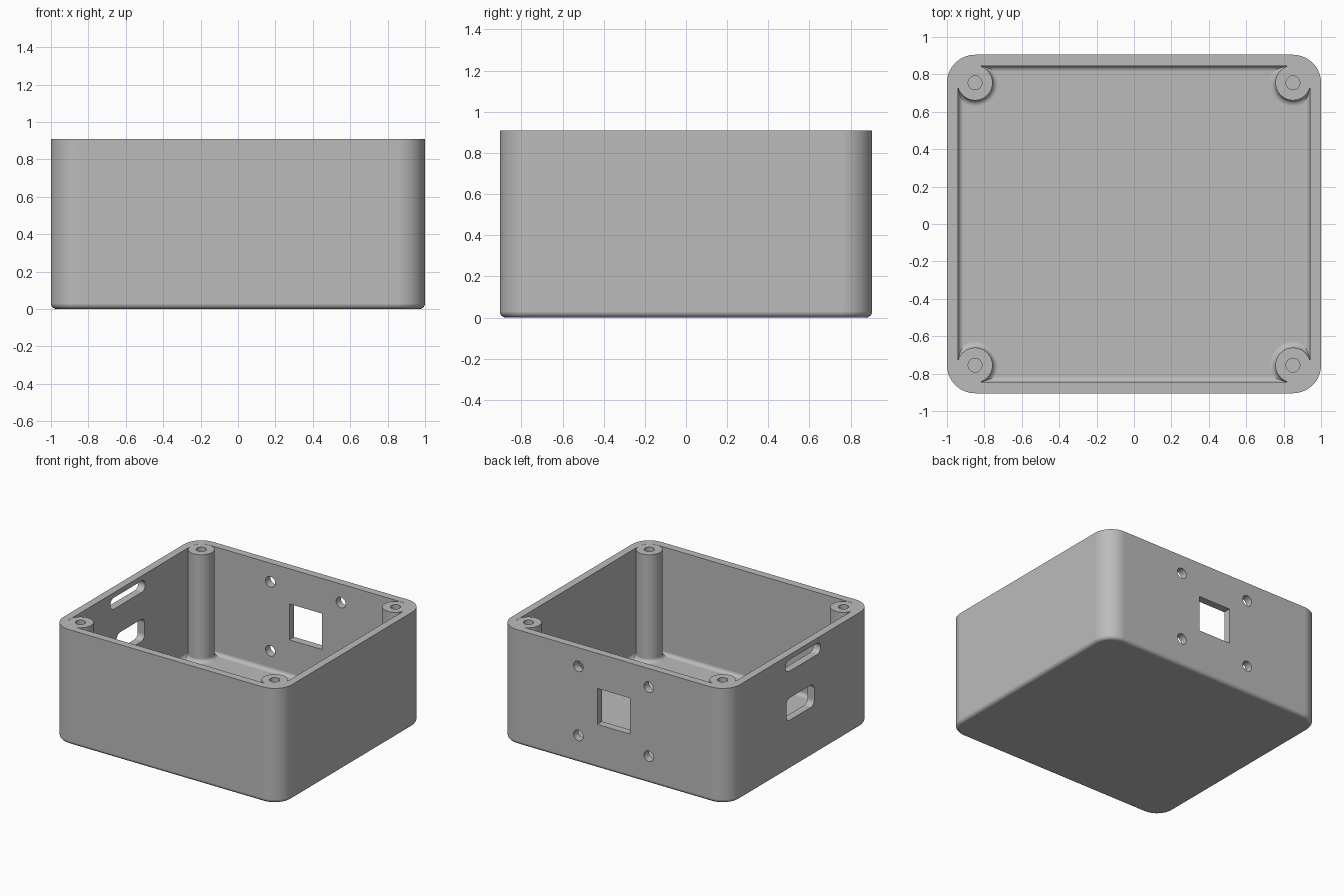
import bpy, bmesh, math
from mathutils import Vector

cube = bpy.data.objects.get("Cube")
if cube:
    bpy.data.objects.remove(cube, do_unlink=True)

HX, HY, HEIGHT = 1.0, 0.905, 0.91
WALL, CORNER, FILLET = 0.06, 0.15, 0.03

grey = bpy.data.materials.new("plain_grey")
grey.use_nodes = True
colour = (0.5, 0.5, 0.5, 1)
grey.diffuse_color = colour
grey.node_tree.nodes["Principled BSDF"].inputs["Base Color"].default_value = colour


def outline(hw, hh, r, n=10):
    """Rounded rectangle as 2D points, counter-clockwise."""
    pts = []
    for k, (sx, sy) in enumerate([(1, 1), (-1, 1), (-1, -1), (1, -1)]):
        for i in range(n + 1):
            a = (k + i / n) * math.pi / 2
            pts.append((sx * (hw - r) + r * math.cos(a), sy * (hh - r) + r * math.sin(a)))
    return pts


def loft(name, rings):
    """Skin a stack of matching rings and cap both ends."""
    bm = bmesh.new()
    loops = [[bm.verts.new(p) for p in ring] for ring in rings]
    for a, b in zip(loops, loops[1:]):
        for i in range(len(a)):
            j = (i + 1) % len(a)
            bm.faces.new((a[i], a[j], b[j], b[i]))
    bm.faces.new(loops[0][::-1])
    bm.faces.new(loops[-1])
    bmesh.ops.remove_doubles(bm, verts=bm.verts, dist=1e-5)
    bmesh.ops.recalc_face_normals(bm, faces=bm.faces)
    mesh = bpy.data.meshes.new(name)
    bm.to_mesh(mesh)
    bm.free()
    mesh.materials.append(grey)
    obj = bpy.data.objects.new(name, mesh)
    bpy.context.collection.objects.link(obj)
    return obj


def activate(obj):
    bpy.ops.object.select_all(action='DESELECT')
    obj.select_set(True)
    bpy.context.view_layer.objects.active = obj


def smooth(obj):
    activate(obj)
    bpy.ops.object.shade_smooth_by_angle(angle=math.radians(35))
    mod = obj.modifiers.new("even_shading", 'WEIGHTED_NORMAL')
    mod.keep_sharp = True


def quarter(n=6):
    """Inset and height of a unit fillet, from its foot upward."""
    for i in range(n + 1):
        a = i / n * math.pi / 2
        yield 1 - math.sin(a), 1 - math.cos(a)


# Open box: up the outside, over the rim, down the inside to the floor
levels = [(FILLET * u, FILLET * v) for u, v in quarter()]
levels += [(0, HEIGHT), (WALL, HEIGHT)]
levels += [(WALL + FILLET * u, WALL + FILLET * v) for u, v in reversed(list(quarter()))]
box = loft("box_shell", [[(x, y, z) for x, y in outline(HX - d, HY - d, CORNER - d)]
                         for d, z in levels])


# Openings cut through the walls
def cut(side, u, z, hw, hh, r):
    def place(a, b, depth):
        return Vector((a + u, HY + depth, b + z) if side == "back" else (-HX + depth, a + u, b + z))
    shape = outline(hw, hh, r, 8)
    cutter = loft("cutter", [[place(a, b, d) for a, b in shape] for d in (-0.1, 0.1)])
    cutter.hide_render = True
    activate(box)
    mod = box.modifiers.new("opening", 'BOOLEAN')
    mod.operation, mod.solver, mod.object = 'DIFFERENCE', 'EXACT', cutter
    bpy.ops.object.modifier_apply(modifier=mod.name)
    bpy.data.objects.remove(cutter, do_unlink=True)


cut("back", 0, 0.49, 0.142, 0.142, 0)
for sx in (-1, 1):
    for sz in (-1, 1):
        cut("back", sx * 0.308, 0.49 + sz * 0.273, 0.042, 0.042, 0.042)
cut("left_wall", -0.035, 0.825, 0.218, 0.045, 0.044)
cut("left_wall", 0, 0.48, 0.175, 0.088, 0.045)
smooth(box)

# Corner screw posts with flared feet and blind pilot holes
POST, PILOT, TOP = 0.094, 0.037, HEIGHT - 0.001
profile = [(POST + FILLET, WALL - 0.02)]
profile += [(POST + FILLET * u, WALL + FILLET * v) for u, v in quarter()]
profile += [(POST, TOP), (PILOT, TOP), (PILOT, TOP - 0.35)]
for sx, lr in ((1, "left"), (-1, "right")):
    for sy, fb in ((1, "back"), (-1, "front")):
        cx, cy = sx * (HX - CORNER), sy * (HY - CORNER)
        rings = [[(cx + r * math.cos(t * math.pi / 20), cy + r * math.sin(t * math.pi / 20), z)
                  for t in range(40)] for r, z in profile]
        smooth(loft(f"screw_post_{fb}_{lr}", rings))
